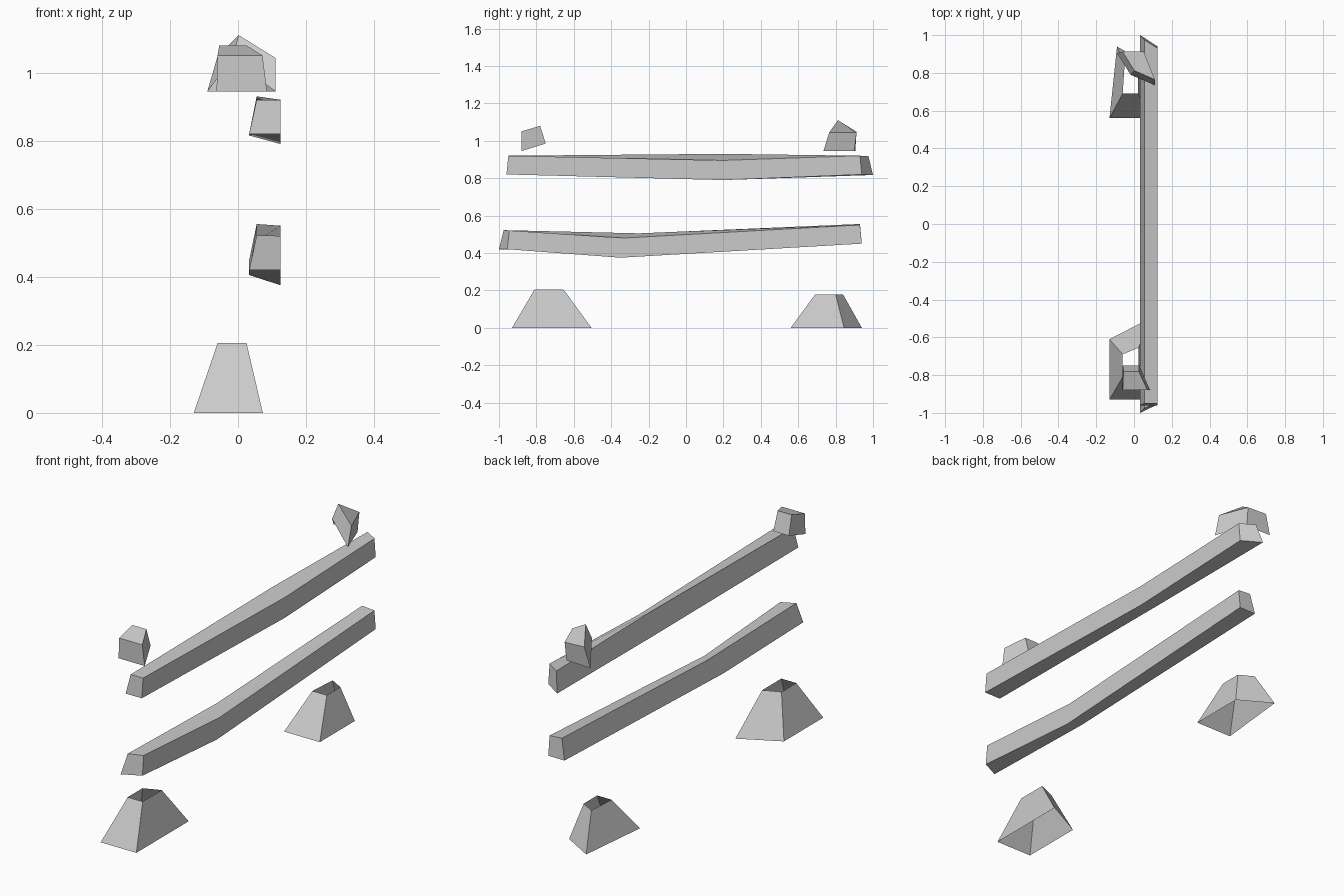
import bpy, bmesh

if "Cube" in bpy.data.objects:
    bpy.data.objects.remove(bpy.data.objects["Cube"])

wood = bpy.data.materials.new("weathered_grey")
wood.diffuse_color = (0.6, 0.6, 0.6, 1)
wood.use_nodes = True
wood.node_tree.nodes["Principled BSDF"].inputs["Base Color"].default_value = wood.diffuse_color


def loft(name, rings, cap_start=False, cap_end=False):
    """Skin a tube through four-cornered rings, with optional end caps."""
    bm = bmesh.new()
    loops = [[bm.verts.new(p) for p in ring] for ring in rings]
    for a, b in zip(loops, loops[1:]):
        for i in range(4):
            j = (i + 1) % 4
            bm.faces.new((a[i], a[j], b[j], b[i]))
    if cap_start:
        bm.faces.new(loops[0][::-1])
    if cap_end:
        bm.faces.new(loops[-1])
    mesh = bpy.data.meshes.new(name)
    bm.to_mesh(mesh)
    bm.free()
    mesh.materials.append(wood)
    ob = bpy.data.objects.new(name, mesh)
    bpy.context.collection.objects.link(ob)
    bpy.context.view_layer.objects.active = ob
    ob.select_set(True)
    bpy.ops.object.shade_smooth_by_angle(angle=0.6)
    ob.select_set(False)


def at_z(points, z):
    return [(x, y, z) for x, y in points]


def section(ys, zs):
    """Rail section: inner bottom, outer bottom, outer top, inner top."""
    return [(x, y, z) for x, y, z in zip((.033, .125, .125, .055), ys, zs)]


# Flared post stumps, open at both ends
loft("front_post_base", [
    at_z([(-.13, -.93), (.073, -.93), (.073, -.505), (-.13, -.61)], 0),
    at_z([(-.06, -.81), (.025, -.81), (.025, -.655), (-.06, -.69)], .205)])
loft("back_post_base", [
    at_z([(-.13, .56), (.073, .56), (.073, .845), (-.09, .94)], 0),
    at_z([(-.06, .69), (.022, .69), (.022, .80), (-.05, .84)], .178)])

# Post tops, closed above and open below
loft("front_post_top", [
    [(-.063, -.88, .945), (.085, -.88, .945), (.028, -.75, .985), (-.06, -.75, .985)],
    [(-.06, -.88, 1.05), (.072, -.88, 1.05), (.025, -.78, 1.08), (-.055, -.78, 1.08)]],
    cap_end=True)
loft("back_post_top", [
    [(-.018, .79, 1.036), (.11, .735, .945), (.05, .90, .945), (-.09, .905, .945)],
    [(.002, .812, 1.11), (.11, .765, 1.043), (.052, .912, 1.043), (-.06, .912, 1.048)]],
    cap_end=True)

# Bent rails: front end, twisted middle, back end. Ring order makes normals point out
# after reversing each section.
rails = {
    "upper_rail": [
        section((-.96, -.96, -.95, -.95), (.82, .82, .92, .92)),
        section((.2, .2, .2, .2), (.815, .79, .895, .93)),
        section((1.0, .94, .93, .975), (.817, .82, .92, .918))],
    "lower_rail": [
        section((-1.0, -.955, -.945, -.975), (.42, .42, .52, .522)),
        section((-.35, -.35, -.33, -.25), (.405, .375, .48, .505)),
        section((.94, .94, .93, .93), (.45, .45, .55, .555))],
}
for name, rings in rails.items():
    loft(name, [ring[::-1] for ring in rings], cap_start=True, cap_end=True)
